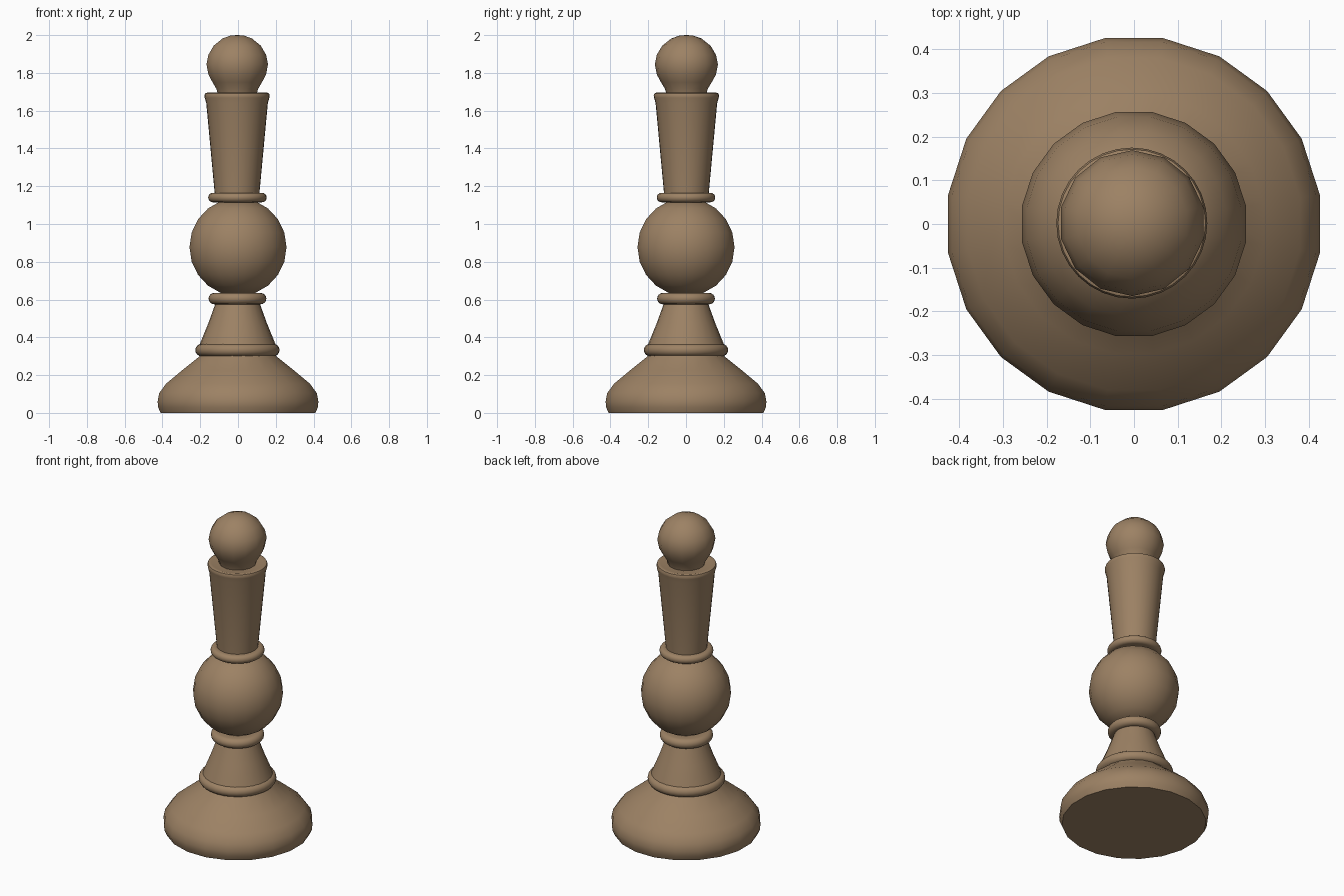
import bpy, bmesh, math

if "Cube" in bpy.data.objects:
    bpy.data.objects.remove(bpy.data.objects["Cube"])

wood = bpy.data.materials.new("warm_brown")
wood.diffuse_color = (0.335, 0.222, 0.128, 1)
wood.use_nodes = True
wood.node_tree.nodes["Principled BSDF"].inputs["Base Color"].default_value = wood.diffuse_color


def lathe(name, profile, sides, phase=0.0, cx=0.0, cy=0.0, angle=40):
    """Revolve (radius, z) points, bottom to top, into a closed solid."""
    bm = bmesh.new()
    rings = []
    for r, z in profile:
        if r == 0:
            rings.append([bm.verts.new((cx, cy, z))])
            continue
        rings.append([bm.verts.new((cx + r * math.cos(phase + math.tau * i / sides),
                                    cy + r * math.sin(phase + math.tau * i / sides), z))
                      for i in range(sides)])
    for a, b in zip(rings, rings[1:]):
        for i in range(sides):
            j = (i + 1) % sides
            if len(b) == 1:
                bm.faces.new((a[i], a[j], b[0]))
            else:
                bm.faces.new((a[i], a[j], b[j], b[i]))
    bm.faces.new(rings[0][::-1])
    if len(rings[-1]) > 1:
        bm.faces.new(rings[-1])
    mesh = bpy.data.meshes.new(name)
    bm.to_mesh(mesh)
    bm.free()
    mesh.materials.append(wood)
    ob = bpy.data.objects.new(name, mesh)
    bpy.context.collection.objects.link(ob)
    bpy.ops.object.select_all(action='DESELECT')
    ob.select_set(True)
    bpy.context.view_layer.objects.active = ob
    bpy.ops.object.shade_smooth_by_angle(angle=math.radians(angle))
    return ob


def bead(name, radius, z0, z1, inner):
    """Rounded turned ring between heights z0 and z1."""
    h, m = (z1 - z0) / 2, (z0 + z1) / 2
    pts = [(inner, z0)]
    for k in range(9):
        t = -math.pi / 2 + math.pi * k / 8
        pts.append((radius - h + h * math.cos(t), m + h * math.sin(t)))
    pts.append((inner, z1))
    return lathe(name, pts, 32, cx=-0.003)


step = math.radians(9)

# Broad rounded foot
lathe("base", [(0.415, 0), (0.428, 0.03), (0.431, 0.06), (0.422, 0.105),
               (0.385, 0.155), (0.30, 0.225), (0.205, 0.30), (0.19, 0.32)], 20, step)

# Lower bead and tapered neck
bead("lower_bead", 0.223, 0.30, 0.365, 0.17)
lathe("tapered_neck", [(0.208, 0.34), (0.20, 0.365), (0.155, 0.475), (0.117, 0.58)],
      24, cx=-0.002)
bead("middle_bead", 0.153, 0.575, 0.635, 0.10)

# Central ball, cut off where it meets the beads
ball = [(0.26 * math.cos(t), 0.878 + 0.26 * math.sin(t))
        for t in (math.radians(-69 + 138 * k / 8) for k in range(9))]
lathe("ball", ball, 20, step)
bead("upper_bead", 0.155, 1.115, 1.165, 0.10)

# Flared shaft with a soft rim
lathe("shaft", [(0.116, 1.14), (0.120, 1.18), (0.163, 1.64), (0.171, 1.668),
                (0.173, 1.68), (0.169, 1.691), (0.160, 1.695), (0.148, 1.692)],
      32, cx=-0.005, cy=0.002)

# Bulb finial
lathe("finial", [(0.105, 1.685), (0.113, 1.715), (0.134, 1.75), (0.156, 1.79),
                 (0.167, 1.845), (0.157, 1.895), (0.128, 1.944), (0.08, 1.982),
                 (0.035, 1.998), (0, 2.0)], 14, math.radians(90), cx=-0.004, cy=0.002)
